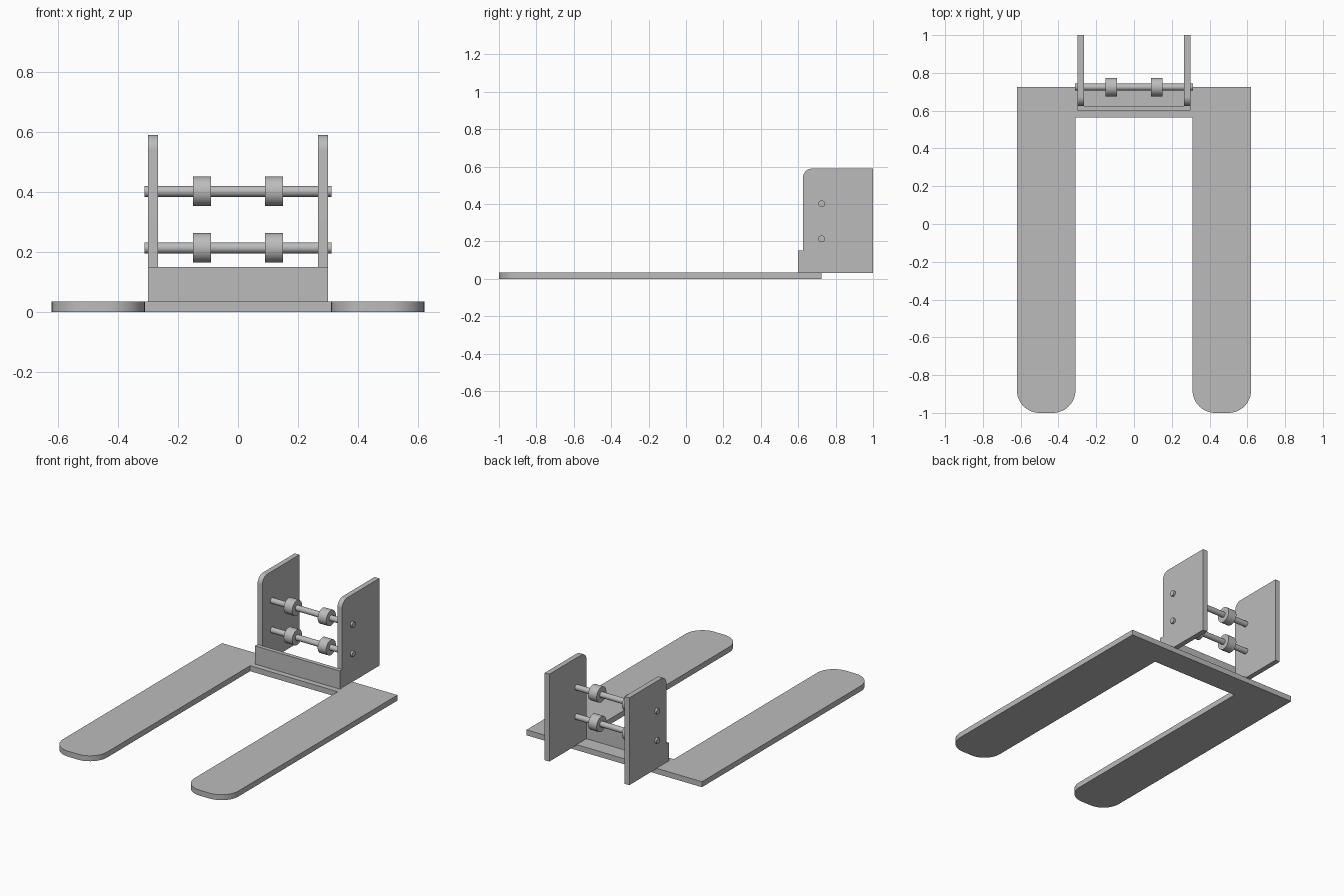
import bpy, bmesh, math
from mathutils import Matrix, Vector

cube = bpy.data.objects.get("Cube")
if cube:
    bpy.data.objects.remove(cube, do_unlink=True)

grey = bpy.data.materials.new("plain grey")
grey.use_nodes = True
grey.diffuse_color = (0.5, 0.5, 0.5, 1)
grey.node_tree.nodes["Principled BSDF"].inputs["Base Color"].default_value = (0.5, 0.5, 0.5, 1)


def finish(name, bm, smooth=True):
    bmesh.ops.recalc_face_normals(bm, faces=bm.faces)
    mesh = bpy.data.meshes.new(name)
    bm.to_mesh(mesh)
    bm.free()
    mesh.materials.append(grey)
    obj = bpy.data.objects.new(name, mesh)
    bpy.context.collection.objects.link(obj)
    if smooth:
        bpy.ops.object.select_all(action="DESELECT")
        obj.select_set(True)
        bpy.context.view_layer.objects.active = obj
        bpy.ops.object.shade_smooth_by_angle(angle=math.radians(30))
    return obj


def rounded(points):
    """Outline from (u, v, radius) corners; a radius of 0 stays sharp."""
    out = []
    for i, (u, v, r) in enumerate(points):
        p = Vector((u, v))
        if not r:
            out.append(p)
            continue
        a = (Vector(points[i - 1][:2]) - p).normalized() * r
        b = (Vector(points[(i + 1) % len(points)][:2]) - p).normalized() * r
        for k in range(13):
            t = math.pi / 2 * k / 12
            out.append(p + a * (1 - math.sin(t)) + b * (1 - math.cos(t)))
    return out


def extrude(name, outline, place, depth):
    bm = bmesh.new()
    face = bm.faces.new([bm.verts.new(place(p)) for p in outline])
    new = bmesh.ops.extrude_face_region(bm, geom=[face])["geom"]
    bmesh.ops.translate(bm, vec=depth, verts=[g for g in new if isinstance(g, bmesh.types.BMVert)])
    return finish(name, bm)


def cylinder_x(name, x, y, z, radius, length):
    bm = bmesh.new()
    turn = Matrix.Translation((x, y, z)) @ Matrix.Rotation(math.pi / 2, 4, "Y")
    bmesh.ops.create_cone(bm, cap_ends=True, segments=40, radius1=radius, radius2=radius,
                          depth=length, matrix=turn)
    return finish(name, bm)


# U-shaped base with two rounded forks
half = [(0.31, 0.565, 0), (0.31, -1, 0.12), (0.62, -1, 0.12), (0.62, 0.725, 0)]
base = half + [(-u, v, r) for u, v, r in reversed(half)]
extrude("fork_base", rounded(base), lambda p: (p.x, p.y, 0), (0, 0, 0.035))

# Low front panel joining the side plates
bm = bmesh.new()
bmesh.ops.create_cube(bm, size=1, matrix=Matrix.Translation((0, 0.613, 0.0925))
                      @ Matrix.Diagonal((0.6, 0.026, 0.117, 1)))
finish("front_panel", bm, smooth=False)

# Upright side plates with a rounded upper front corner
side = rounded([(0.625, 0.032, 0), (0.625, 0.59, 0.05), (1, 0.59, 0), (1, 0.032, 0)])
for name, x in (("left_plate", 0.266), ("right_plate", -0.299)):
    extrude(name, side, lambda p: (x, p.x, p.y), (0.033, 0, 0))

# Axles through the plates, each with two rollers
for level, z in (("lower", 0.214), ("upper", 0.402)):
    cylinder_x(level + "_axle", 0, 0.725, z, 0.018, 0.624)
    for label, x in (("left", 0.12), ("right", -0.12)):
        cylinder_x(f"{level}_{label}_roller", x, 0.725, z, 0.049, 0.06)
